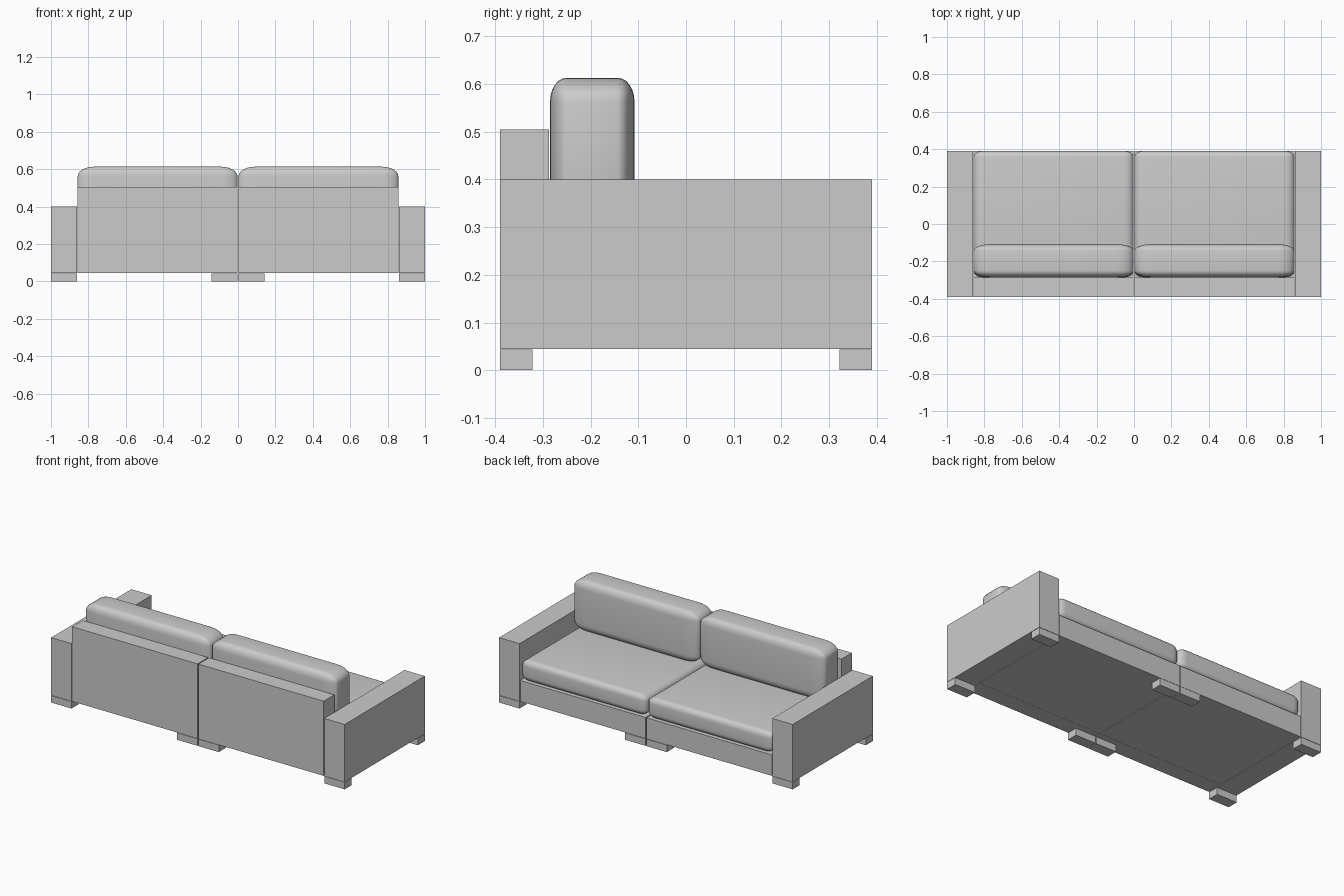
import bpy, bmesh
from mathutils import Vector

if "Cube" in bpy.data.objects:
    bpy.data.objects.remove(bpy.data.objects["Cube"])


def block(name, lo, hi, radii=None, segments=6):
    """Box from corner lo to corner hi, optionally with rounded edges (radius per axis)."""
    lo, hi = Vector(lo), Vector(hi)
    size, centre = hi - lo, (lo + hi) / 2
    r = Vector(radii) if radii else Vector((1, 1, 1))
    bm = bmesh.new()
    bmesh.ops.create_cube(bm, size=1)
    # bevel in radius-normalised space, then stretch to real size
    for v in bm.verts:
        v.co = Vector([c * s / k for c, s, k in zip(v.co, size, r)])
    if radii:
        bmesh.ops.bevel(bm, geom=bm.edges[:], offset=1, segments=segments,
                        profile=0.5, affect='EDGES')
    for v in bm.verts:
        v.co = Vector([c * k for c, k in zip(v.co, r)]) + centre
    bmesh.ops.recalc_face_normals(bm, faces=bm.faces[:])
    mesh = bpy.data.meshes.new(name)
    bm.to_mesh(mesh)
    bm.free()
    obj = bpy.data.objects.new(name, mesh)
    bpy.context.collection.objects.link(obj)
    if radii:
        for p in mesh.polygons:
            p.use_smooth = True
    return obj


def pair(name, lo, hi, radii=None):
    """Block on the +x half plus its mirror image on the -x half."""
    block("right_" + name, lo, hi, radii)
    block("left_" + name, (-hi[0], lo[1], lo[2]), (-lo[0], hi[1], hi[2]), radii)


W, D = 1.0, 0.39          # half width, half depth
INNER, GAP = 0.857, 0.003  # inner face of arms, half gap at the middle
FLOOR = 0.045             # underside of the body

# arms, back panels and seat bases
pair("arm", (INNER + 0.004, -D, FLOOR), (W, D, 0.40))
pair("back_panel", (GAP, -D, FLOOR), (INNER, -0.287, 0.505))
pair("seat_base", (GAP, -0.286, FLOOR), (INNER, D - 0.001, 0.174))

# soft cushions
pair("seat_cushion", (GAP, -0.285, 0.176), (INNER, D, 0.302), (0.05, 0.03, 0.035))
pair("back_cushion", (GAP, -0.285, 0.300), (INNER, -0.108, 0.613), (0.09, 0.035, 0.05))

# feet at the corners and in the middle, front and back
for side, y0, y1 in (("front", -D, -0.322), ("rear", 0.322, D)):
    pair(side + "_outer_foot", (INNER + 0.004, y0, 0), (W, y1, FLOOR - 0.002))
    pair(side + "_middle_foot", (GAP, y0, 0), (0.142, y1, FLOOR - 0.002))
